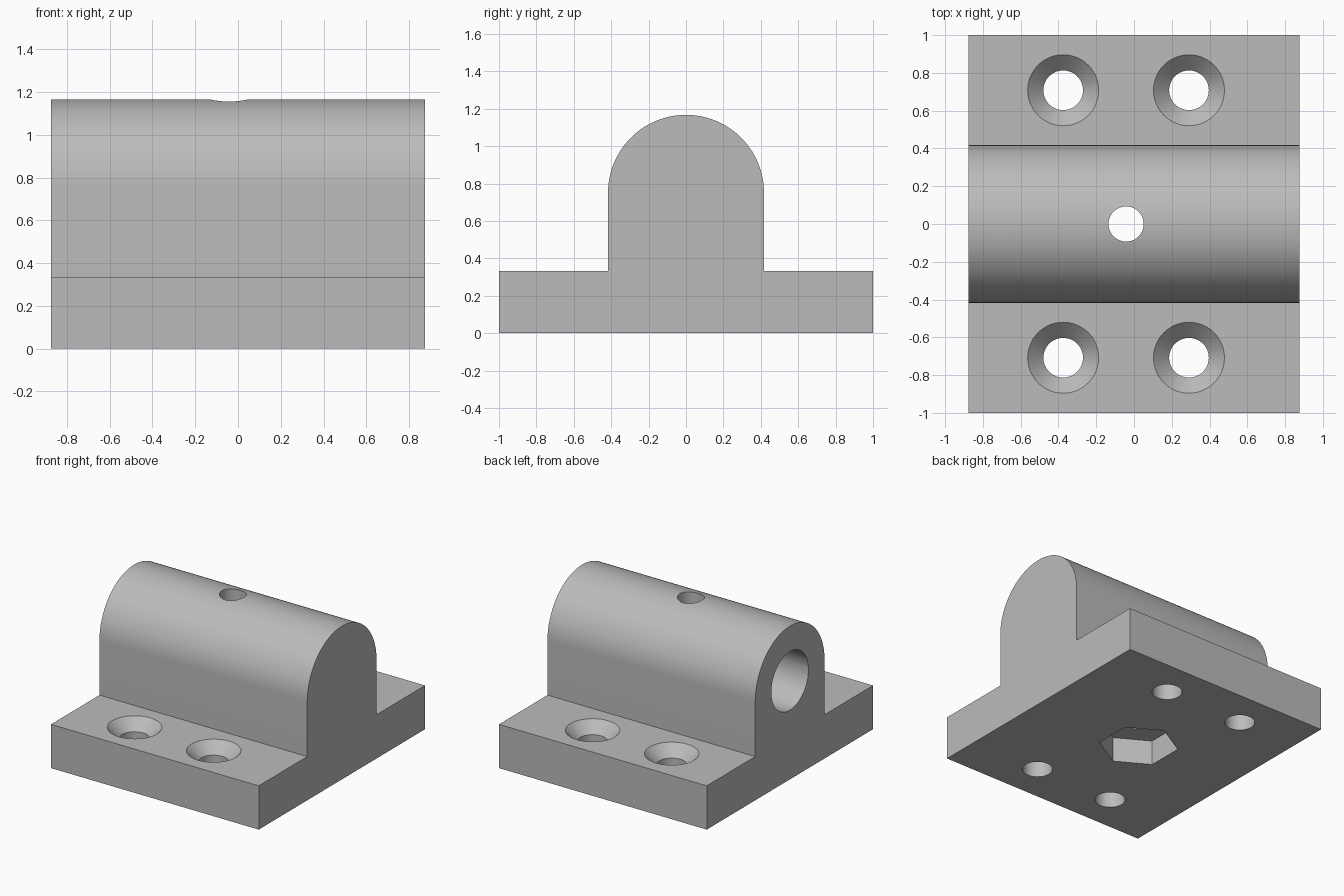
import bpy
import bmesh
from math import sin, cos, pi
from mathutils import Matrix, Vector

default = bpy.data.objects.get("Cube")
if default:
    bpy.data.objects.remove(default, do_unlink=True)

# Main dimensions
HALF_X, HALF_Y = 0.875, 1.0
BASE_H = 0.333
ARCH_R, ARCH_Z = 0.417, 0.75
MID_X = -0.042          # centre line of all vertical holes
BORE_R, BORE_END = 0.223, 0.792

grey = bpy.data.materials.new("plain grey")
grey.use_nodes = True
colour = (0.5, 0.5, 0.5, 1)
grey.diffuse_color = colour
grey.node_tree.nodes["Principled BSDF"].inputs["Base Color"].default_value = colour


def make_object(name, bm):
    bmesh.ops.recalc_face_normals(bm, faces=bm.faces)
    mesh = bpy.data.meshes.new(name)
    bm.to_mesh(mesh)
    bm.free()
    mesh.materials.append(grey)
    obj = bpy.data.objects.new(name, mesh)
    bpy.context.collection.objects.link(obj)
    return obj


def turned(name, profile, sides, matrix, phase=0.0):
    """Solid of stacked rings, profile = (radius, height) pairs from bottom to top."""
    bm = bmesh.new()
    rings = []
    for r, z in profile:
        angles = [phase + 2 * pi * i / sides for i in range(sides)]
        rings.append([bm.verts.new(matrix @ Vector((r * cos(a), r * sin(a), z)))
                      for a in angles])
    for low, high in zip(rings, rings[1:]):
        for i in range(sides):
            j = (i + 1) % sides
            bm.faces.new((low[i], low[j], high[j], high[i]))
    bm.faces.new(rings[0])
    bm.faces.new(rings[-1])
    return make_object(name, bm)


# Flanged block with a rounded top: one profile swept along x
steps = 64
outline = [(-HALF_Y, 0), (HALF_Y, 0), (HALF_Y, BASE_H), (ARCH_R, BASE_H)]
outline += [(ARCH_R * cos(pi * i / steps), ARCH_Z + ARCH_R * sin(pi * i / steps))
            for i in range(steps + 1)]
outline += [(-ARCH_R, BASE_H), (-HALF_Y, BASE_H)]
bm = bmesh.new()
end = bm.faces.new([bm.verts.new((-HALF_X, y, z)) for y, z in outline])
sweep = bmesh.ops.extrude_face_region(bm, geom=[end], use_keep_orig=True)
moved = [g for g in sweep["geom"] if isinstance(g, bmesh.types.BMVert)]
bmesh.ops.translate(bm, verts=moved, vec=(2 * HALF_X, 0, 0))
block = make_object("bearing_block", bm)

# Blind bore, open at the -x end
along_x = Matrix.Translation((0, 0, ARCH_Z)) @ Matrix.Rotation(pi / 2, 4, "Y")
cutters = [turned("bore_cutter", [(BORE_R, -1), (BORE_R, BORE_END)], 64, along_x)]

# Vertical set screw hole and the hexagonal nut pocket beneath it
at_middle = Matrix.Translation((MID_X, 0, 0))
cutters.append(turned("set_screw_cutter", [(0.093, -0.1), (0.093, 1.3)], 48, at_middle))
cutters.append(turned("nut_pocket_cutter", [(0.278, -0.1), (0.278, 0.19)], 6,
                      at_middle, pi / 2))

# Four countersunk mounting holes
SINK = 0.083
flare = 0.105 + 2 * SINK
for sx in (-1, 1):
    for sy in (-1, 1):
        place = Matrix.Translation((MID_X + sx * 0.333, sy * 0.708, 0))
        profile = [(0.105, -0.1), (0.105, BASE_H - SINK), (flare, BASE_H + SINK)]
        cutters.append(turned("mounting_hole_cutter", profile, 48, place))

# Cut every hole and discard the cutters
bpy.ops.object.select_all(action="DESELECT")
bpy.context.view_layer.objects.active = block
block.select_set(True)
for cutter in cutters:
    cutter.hide_render = True
    mod = block.modifiers.new("cut", "BOOLEAN")
    mod.operation = "DIFFERENCE"
    mod.solver = "EXACT"
    mod.object = cutter
    bpy.ops.object.modifier_apply(modifier=mod.name)
    bpy.data.objects.remove(cutter, do_unlink=True)

bpy.ops.object.shade_smooth_by_angle(angle=pi / 6)
